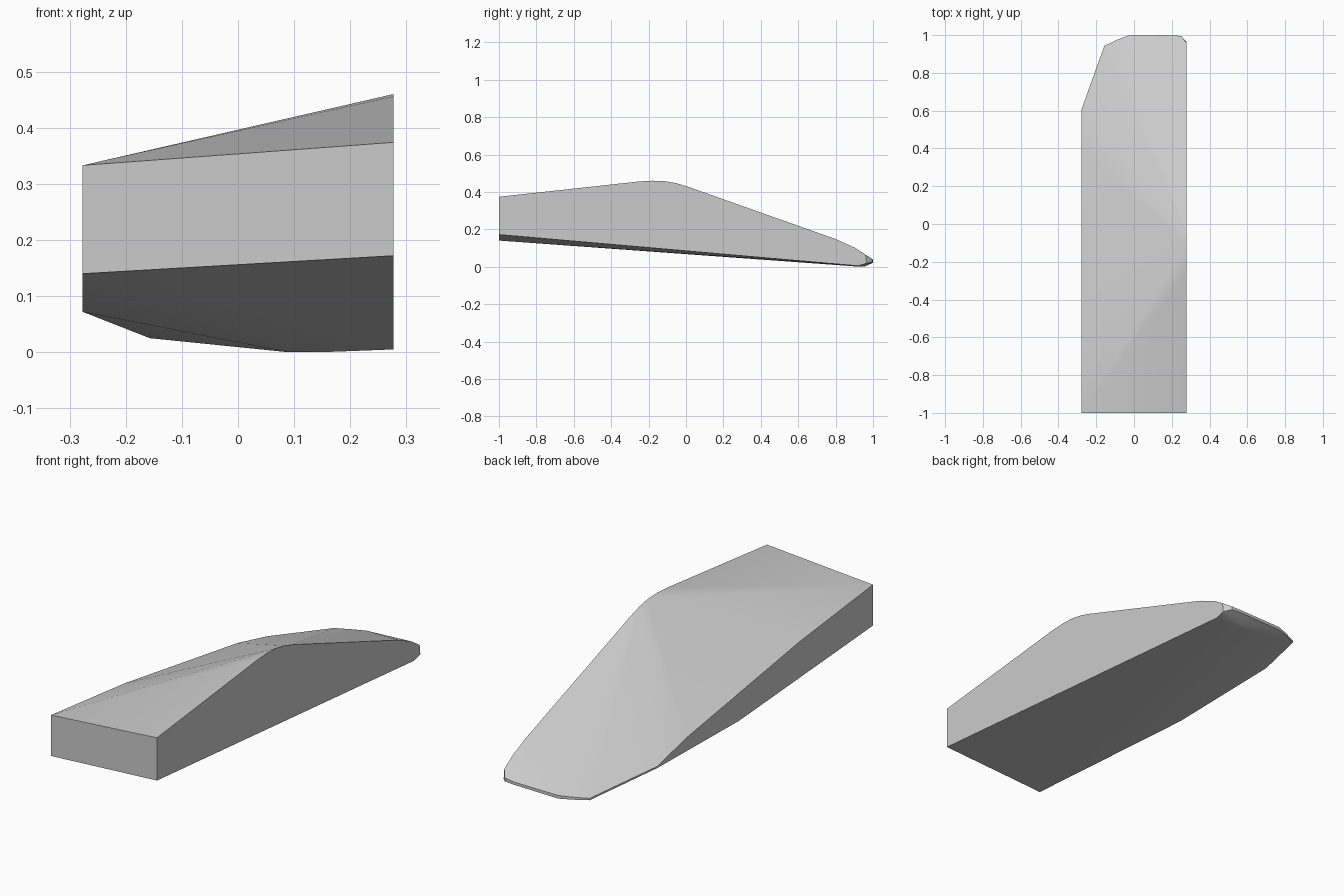
import bpy, bmesh, math

cube = bpy.data.objects.get("Cube")
if cube:
    bpy.data.objects.remove(cube, do_unlink=True)

HALF = 0.277

# Tall flat side: (y, z) outline of top, tail and underside
tall_side = [(-1, 0.172), (-1, 0.374), (-0.25, 0.456), (-0.18, 0.46),
             (-0.11, 0.457), (-0.05, 0.446), (0.01, 0.428), (0.8, 0.148),
             (0.9, 0.103), (0.96, 0.064), (0.965, 0.018), (0.92, 0.005)]

# Low flat side: (y, z) outline
low_side = [(-1, 0.14), (-1, 0.333), (-0.45, 0.273), (0.39, 0.142),
            (0.61, 0.09), (0.61, 0.082), (0, 0.072)]

# Thin tail rim: (x, y, lower z, upper z)
tail_rim = [(-0.157, 0.943, 0.025, 0.034), (-0.09, 0.975, 0.022, 0.034),
            (-0.03, 0.998, 0.02, 0.035), (0.2, 1, 0.025, 0.038),
            (0.25, 0.995, 0.025, 0.042)]

points = [(HALF, y, z) for y, z in tall_side]
points += [(-HALF, y, z) for y, z in low_side]
points += [(x, y, z) for x, y, *rim in tail_rim for z in rim]
points += [(0.09, 0.93, 0), (0.15, 0.95, 0)]  # lowest belly points

# Wrap the outlines in one convex skin
bm = bmesh.new()
for p in points:
    bm.verts.new(p)
hull = bmesh.ops.convex_hull(bm, input=bm.verts[:])
loose = {v for v in hull["geom_interior"] + hull["geom_unused"]
         if isinstance(v, bmesh.types.BMVert)}
bmesh.ops.delete(bm, geom=list(loose), context='VERTS')
bmesh.ops.dissolve_limit(bm, angle_limit=math.radians(0.3),
                         verts=bm.verts[:], edges=bm.edges[:])
bmesh.ops.recalc_face_normals(bm, faces=bm.faces[:])
mesh = bpy.data.meshes.new("wedge_body")
bm.to_mesh(mesh)
bm.free()
body = bpy.data.objects.new("wedge_body", mesh)
bpy.context.collection.objects.link(body)

# Plain grey surface
grey = bpy.data.materials.new("light_grey")
grey.use_nodes = True
colour = (0.6, 0.6, 0.6, 1)
grey.diffuse_color = colour
grey.node_tree.nodes["Principled BSDF"].inputs["Base Color"].default_value = colour
mesh.materials.append(grey)

# Soft creases on the skin, crisp edges around the flat walls
bpy.context.view_layer.objects.active = body
body.select_set(True)
bpy.ops.object.shade_smooth_by_angle(angle=math.radians(25))
weighted = body.modifiers.new("even_shading", 'WEIGHTED_NORMAL')
weighted.keep_sharp = True
